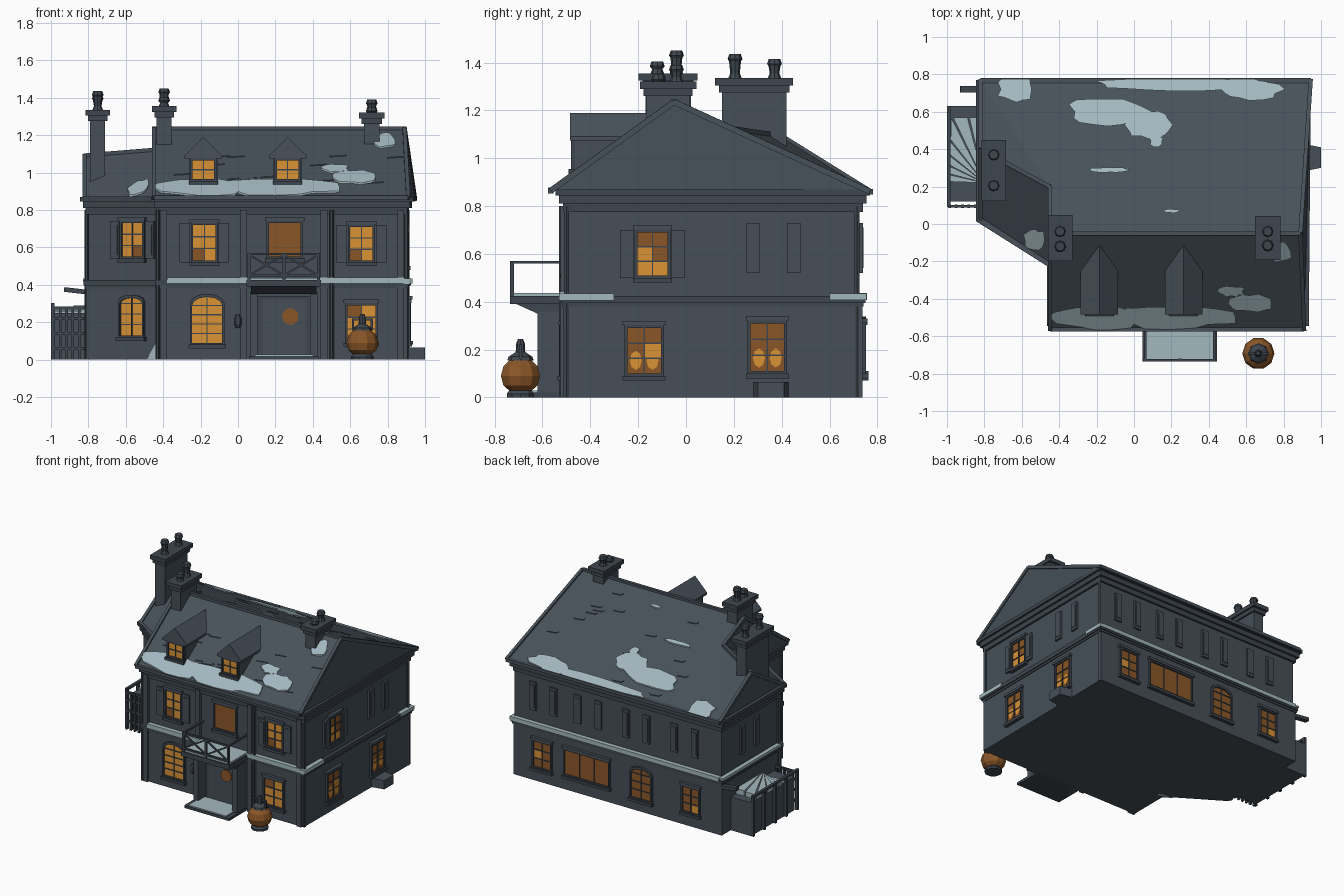
import bpy, bmesh, math, random
from mathutils import Vector as V, Matrix

if "Cube" in bpy.data.objects:
    bpy.data.objects.remove(bpy.data.objects["Cube"])

random.seed(4)

# ---- flat colours
def lin(c):
    c /= 255
    return c / 12.92 if c <= 0.04045 * 1 else ((c + 0.055) / 1.055) ** 2.4

COLOURS = [("slate wall", 70, 79, 88), ("slate roof", 72, 81, 90), ("dark trim", 62, 70, 78),
           ("window glow", 218, 148, 54), ("dim amber", 138, 86, 40), ("snow", 163, 184, 191)]
MATS = []
for n, r, g, b in COLOURS:
    m = bpy.data.materials.new(n)
    m.diffuse_color = (lin(r), lin(g), lin(b), 1)
    m.use_nodes = True
    m.node_tree.nodes["Principled BSDF"].inputs["Base Color"].default_value = m.diffuse_color
    MATS.append(m)
WALL, ROOF, TRIM, GLOW, AMBER, SNOW = range(6)


class Part:
    """Collects prisms, boxes and beams into one named object."""
    def __init__(self, name):
        self.name, self.bm = name, bmesh.new()

    def prism(self, pts, vec, mat, M=Matrix()):
        a = [self.bm.verts.new(M @ V(p)) for p in pts]
        b = [self.bm.verts.new(M @ (V(p) + V(vec))) for p in pts]
        n = len(a)
        for f in [a, b[::-1]] + [[a[i], b[i], b[(i + 1) % n], a[(i + 1) % n]] for i in range(n)]:
            self.bm.faces.new(f).material_index = mat

    def box(self, x0, x1, y0, y1, z0, z1, mat, M=Matrix()):
        self.prism([(x0, y0, z0), (x1, y0, z0), (x1, y1, z0), (x0, y1, z0)], (0, 0, z1 - z0), mat, M)

    def beam(self, p, q, w, h, mat):
        d = V(q) - V(p)
        M = Matrix.Translation(p) @ d.to_track_quat('Y', 'Z').to_matrix().to_4x4()
        self.box(-w / 2, w / 2, 0, d.length, -h / 2, h / 2, mat, M)

    def lathe(self, x, y, profile, seg, mat):
        rings = [[self.bm.verts.new((x + r * math.cos(i * math.tau / seg), y + r * math.sin(i * math.tau / seg), z))
                  for i in range(seg)] for r, z in profile]
        fs = [rings[0][::-1], rings[-1]]
        for a, b in zip(rings, rings[1:]):
            fs += [[a[i], a[(i + 1) % seg], b[(i + 1) % seg], b[i]] for i in range(seg)]
        for f in fs:
            self.bm.faces.new(f).material_index = mat

    def done(self):
        bmesh.ops.recalc_face_normals(self.bm, faces=self.bm.faces)
        me = bpy.data.meshes.new(self.name)
        self.bm.to_mesh(me)
        for m in MATS:
            me.materials.append(m)
        bpy.context.collection.objects.link(bpy.data.objects.new(self.name, me))


# ---- walls, belt course and cornice from one footprint
FOOT = [(-.42, -.5), (.89, -.5), (.9, .725), (-.8, .725), (-.8, .04), (-.42, -.2)]

def ring(d, z):
    out, n = [], len(FOOT)
    for i in range(n):
        a, b, c = V(FOOT[i - 1]), V(FOOT[i]), V(FOOT[(i + 1) % n])
        e, f = (b - a).normalized(), (c - b).normalized()
        n1, n2 = V((e.y, -e.x)), V((f.y, -f.x))
        p = b + (n1 + n2) * d / (1 + n1.dot(n2))
        out.append((p.x, p.y, z))
    return out

def course(name, *layers):
    p = Part(name)
    for d, z0, z1, mat in layers:
        p.prism(ring(d, z0), (0, 0, z1 - z0), mat)
    p.done()

course("walls", (0, 0, .86, WALL), (.012, 0, .395, WALL))
course("belt_course", (.025, .395, .425, TRIM), (.018, .38, .395, TRIM))
course("cornice", (.015, .775, .81, TRIM), (.03, .81, .845, TRIM), (.045, .845, .87, TRIM))

# ---- snow lying along the belt course
bs = Part("belt_snow")
for x0, x1 in ((-.38, .06), (.43, .89)):
    bs.box(x0, x1, -.532, -.49, .41, .44, SNOW)
bs.box(-.8, .9, .72, .757, .408, .436, SNOW)
bs.box(.885, .924, -.53, -.3, .405, .434, SNOW)
bs.box(.885, .932, .6, .755, .408, .434, SNOW)
bs.box(-.83, -.79, .06, .75, .418, .434, SNOW)
bs.done()

# ---- roof: main gable plus the slanted left wing
P = dict(A=(-.45, -.565, .865), B=(.91, -.565, .865), R=(-.45, -.05, 1.235), Q=(.89, -.05, 1.235), C=(.945, .77, .86),
         D=(-.82, .77, .86), W=(-.82, .4, 1.09), X=(-.45, .2, 1.12), E=(-.82, .02, .86), F=(-.45, -.22, .86))
roof = Part("roof")
rv = {k: roof.bm.verts.new(v) for k, v in P.items()}
for f in ("ABQR", "BCQ", "CDXRQ", "DWX", "ARXF", "EFXW", "EWD", "AFEDCB"):
    roof.bm.faces.new([rv[k] for k in f]).material_index = WALL if f in ("BCQ", "ARXF", "EWD") else ROOF
roof.done()
trim = Part("roof_edging")
for pair in ("AB", "CD", "EF", "RQ", "BQ", "CQ", "AR", "RX", "WX", "EW", "WD"):
    trim.beam(P[pair[0]], P[pair[1]], .022, .024, ROOF)
trim.done()

def roof_z(x, y):
    if y > -.05:
        return .86 + (.77 - y) * .375 / .82
    return .865 + (y + .565) * .37 / .515

def wing_z(x, y):
    e, n = V(P["E"]), (V(P["F"]) - V(P["E"])).cross(V(P["W"]) - V(P["E"]))
    return e.z - ((x - e.x) * n.x + (y - e.y) * n.y) / n.z

# ---- loose slates and snow patches on the slopes
slates = Part("loose_slates")
for i in range(34):
    x, y = random.uniform(-.38, .8), random.choice([random.uniform(-.5, -.1), random.uniform(.03, .7)])
    slates.prism([(x + dx, y + dy, roof_z(0, y + dy)) for dx, dy in ((0, 0), (.09, .008), (.08, .02), (.01, .014))],
                 (0, 0, .005), ROOF)
slates.done()

snow = Part("roof_snow")
def patch(cx, cy, rx, ry, zf=roof_z, n=16):
    pts = []
    for i in range(n):
        a, w = i * math.tau / n, random.uniform(.8, 1.12)
        c, s = math.cos(a), math.sin(a)
        x, y = cx + rx * w * c, cy + ry * w * math.copysign(abs(s) ** .7, s)
        y = max(-.575, min(.78, y))
        pts.append((x, y, zf(x, y) + .004))
    snow.prism(pts, (0, 0, .009), SNOW)

for a in ((-.2, -.505, .24, .058), (.2, -.5, .34, .058), (.52, -.36, .07, .03), (.62, -.425, .11, .05), (.78, -.15, .06, .055),
          (-.63, .72, .1, .065), (-.14, .6, .22, .075), (.08, .53, .12, .07), (.12, .44, .035, .03),
          (-.13, .29, .1, .015), (.2, .07, .04, .01), (.2, .745, .4, .035), (.62, .72, .17, .055)):
    patch(*a)
patch(-.53, -.09, .06, .06, wing_z)
snow.done()

# ---- chimneys with caps and pots
def chimney(name, x, y, hx, hy, z0, z1, pots):
    c = Part(name)
    c.box(x - hx, x + hx, y - hy, y + hy, z0, z1, WALL)
    c.box(x - hx - .012, x + hx + .012, y - hy - .012, y + hy + .012, z1 - .03, z1, TRIM)
    c.box(x - hx - .025, x + hx + .025, y - hy - .028, y + hy + .028, z1, z1 + .03, TRIM)
    for dy, h in pots:
        c.lathe(x, y + dy, [(.028, z1 + .03), (.02, z1 + .05), (.025, z1 + h - .03), (.031, z1 + h - .02), (.024, z1 + h)], 8, TRIM)
    c.done()

chimney("left_chimney", -.75, .285, .04, .135, .8, 1.305, [(-.08, .13), (.085, .11)])
chimney("middle_chimney", -.395, -.075, .04, .095, 1.0, 1.325, [(-.045, .08), (.035, .125)])
chimney("right_chimney", .715, -.075, .042, .09, 1.0, 1.29, [(-.04, .06), (.035, .1)])

# ---- windows: glass panes, frame, bars, sill and shutters
def window(name, x, y, ang, w, z0, z1, chance, arch=0, cols=2, rows=3, shutters=False, head=True, lamps=False):
    p, M = Part(name), Matrix.Translation((x, y, 0)) @ Matrix.Rotation(ang, 4, 'Z')
    h = w / 2
    for i in range(cols):
        for j in range(rows):
            a, b = -h + w * i / cols, z0 + (z1 - z0) * j / rows
            p.box(a, a + w / cols, -.005, .01, b, b + (z1 - z0) / rows, GLOW if random.random() < chance else AMBER, M)
    for s in (-.5, .5) if lamps else ():
        p.prism([(s * h + .3 * w * .6 * math.cos(k * math.pi / 4), -.008, z0 + .055 + .04 * math.sin(k * math.pi / 4))
                 for k in range(8)], (0, .005, 0), GLOW, M)
    top = [(h * math.cos(t * math.pi / 6), z1 + arch * math.sin(t * math.pi / 6)) for t in range(7)] if arch else [(h, z1), (-h, z1)]
    if arch:
        p.prism([(a, -.005, b) for a, b in top], (0, .015, 0), AMBER if chance < .6 else GLOW, M)
    line, cz = [(h, z0)] + top + [(-h, z0)], (z0 + z1) / 2
    k, kz = (h + .012) / h, 1 + .024 / (z1 - z0)
    for (a, b), (c, d) in zip(line, line[1:] + line[:1]):
        p.prism([(a, -.016, b), (c, -.016, d), (c * k, -.016, cz + (d - cz) * kz), (a * k, -.016, cz + (b - cz) * kz)],
                (0, .022, 0), TRIM, M)
    for i in range(1, cols):
        a = -h + w * i / cols
        p.box(a - .003, a + .003, -.011, 0, z0, z1 + arch, TRIM, M)
    for j in range(1, rows + (arch > 0)):
        b = z0 + (z1 - z0) * j / rows
        p.box(-h, h, -.011, 0, b - .003, b + .003, TRIM, M)
    p.box(-h - .02, h + .02, -.026, .005, z0 - .03, z0 - .01, TRIM, M)
    if head and not arch:
        p.box(-h - .02, h + .02, -.022, .005, z1 + .012, z1 + .03, WALL, M)
    if shutters:
        add_shutters(p, M, h + .045, z0, z1)
    p.done()

def add_shutters(p, M, off, z0, z1):
    for s in (-off, off):
        p.box(s - .028, s + .028, -.014, .005, z0 - .01, z1 + .01, WALL, M)
        p.box(s - .018, s + .018, -.018, 0, z0 + .01, z1 - .01, WALL, M)

R, B, L, DG = math.pi / 2, math.pi, -math.pi / 2, math.atan2(-.24, .38)
window("front_upper_left", -.18, -.5, 0, .12, .53, .72, .9, shutters=True)
window("front_upper_right", .66, -.5, 0, .12, .53, .71, .9, shutters=True)
window("balcony_door", .25, -.5, 0, .17, .55, .73, 0, cols=1, rows=1)
window("front_lower_left", -.165, -.512, 0, .16, .09, .29, .88, arch=.045, rows=4)
window("front_lower_right", .66, -.512, 0, .15, .1, .29, .85)
window("wing_upper", -.56, -.112, DG, .13, .55, .73, .95, shutters=True)
window("wing_lower", -.565, -.12, DG, .14, .13, .3, .9, arch=.03)
window("right_upper", .895, -.14, R, .125, .51, .69, .9, shutters=True)
window("right_lower_front", .905, -.175, R, .14, .1, .29, .12, lamps=True)
window("right_lower_back", .91, .34, R, .14, .11, .31, 0, lamps=True)
window("back_lower_a", .67, .737, B, .14, .11, .3, .3)
window("back_lower_wide", .3, .737, B, .36, .12, .3, .1, cols=3, rows=1)
window("back_lower_arched", -.15, .737, B, .16, .1, .28, .5, arch=.04)
window("back_lower_b", -.56, .737, B, .13, .11, .29, .1)

blind = Part("blind_shutters")
for x, y, a in ((.898, .365, R), (.67, .725, B), (.3, .725, B), (-.1, .725, B), (-.5, .725, B), (-.8, .4, L)):
    add_shutters(blind, Matrix.Translation((x, y, 0)) @ Matrix.Rotation(a, 4, 'Z'), .085, .53, .72)
blind.done()

# ---- dormers
for side, x in (("left", -.185), ("right", .265)):
    d = Part(side + "_dormer")
    d.box(x - .075, x + .075, -.465, -.15, .92, 1.09, WALL)
    d.prism([(x - .1, -.485, 1.075), (x + .1, -.485, 1.075), (x + .1, -.485, 1.09), (x, -.485, 1.19), (x - .1, -.485, 1.09)],
            (0, .39, 0), ROOF)
    d.done()
    window(side + "_dormer_window", x, -.465, 0, .115, .965, 1.065, 1, rows=2, head=False)

# ---- pilasters and drainpipes
pil = Part("pilasters_and_pipes")
for x in (-.4, .03, .46, .87):
    pil.box(x - .018, x + .018, -.525, -.49, 0, .8, WALL)
for x, y in ((-.43, -.515), (.5, -.52), (.905, .715), (.9, -.5), (-.81, .06)):
    pil.lathe(x, y, [(.012, 0), (.012, .8)], 6, TRIM)
pil.done()

# ---- front door, portico and balcony
door = Part("front_door")
door.box(.1, .39, -.53, -.49, 0, .34, TRIM)
door.box(.13, .36, -.535, -.49, .01, .32, WALL)
door.prism([(.28 + .045 * math.cos(i * math.tau / 10), -.543, .23 + .045 * math.sin(i * math.tau / 10)) for i in range(10)],
           (0, .01, 0), AMBER)
door.lathe(0, -.53, [(.012, .17), (.02, .19), (.02, .22), (.01, .24)], 6, TRIM)
door.done()
por = Part("portico")
por.box(.06, .43, -.72, -.5, 0, .02, TRIM)
por.box(.09, .4, -.715, -.54, .02, .028, SNOW)
por.prism([(.07, -.5, .35), (.07, -.62, .35), (.07, -.72, .395), (.07, -.5, .395)], (.35, 0, 0), TRIM)
por.box(.045, .445, -.735, -.5, .39, .425, TRIM)
por.box(.055, .435, -.725, -.5, .425, .437, SNOW)
for x in (.085, .405):
    por.box(x - .02, x + .02, -.62, -.5, 0, .36, WALL)
por.done()
rail = Part("balcony_rail")
for x in (.06, .245, .43):
    rail.box(x - .008, x + .008, -.735, -.72, .42, .57, TRIM)
for z in (.45, .565):
    rail.beam((.055, -.728, z), (.435, -.728, z), .014, .012, TRIM)
for x in (.06, .43):
    rail.beam((x, -.728, .565), (x, -.5, .565), .014, .012, TRIM)
for a, b in ((.06, .245), (.245, .43)):
    rail.beam((a, -.728, .45), (b, -.728, .56), .01, .01, TRIM)
    rail.beam((b, -.728, .45), (a, -.728, .56), .01, .01, TRIM)
rail.done()

# ---- round lantern by the door
lan = Part("round_lantern")
lan.lathe(.665, -.692, [(.06, 0), (.06, .015), (.045, .035)], 10, TRIM)
lan.lathe(.665, -.692, [(.045, .025), (.075, .05), (.086, .09), (.075, .13), (.045, .158)], 10, AMBER)
lan.lathe(.665, -.692, [(.055, .155), (.05, .17), (.02, .19), (.018, .225), (.01, .245)], 8, TRIM)
lan.beam((.615, -.692, .215), (.715, -.692, .215), .012, .012, TRIM)
for x in (.615, .715):
    lan.beam((x, -.692, .16), (x, -.692, .22), .012, .012, TRIM)
lan.done()

# ---- side stair on the left with fanned treads and fence
st = Part("side_stair")
st.box(-.98, -.79, .12, .63, 0, .25, WALL)
for i in range(7):
    pts = [(-.8, .22)]
    for a in (math.radians(92 + 12.5 * i + k) for k in (0, 11)):
        r = min(.35 / max(math.sin(a), .01), .18 / max(-math.cos(a), .01))
        pts.append((-.8 + r * math.cos(a), .22 + r * math.sin(a)))
    st.prism([(x, y, .25) for x, y in pts], (0, 0, .04 - .005 * i), SNOW)
st.done()
fence = Part("side_fence")
for i in range(6):
    x = -.985 + .034 * i
    fence.box(x - .007, x + .007, .085, .105, 0, .28, TRIM)
for z in (.06, .14, .22, .275):
    fence.box(-.995, -.8, .088, .102, z - .008, z + .008, TRIM)
for y in (.1, .23, .36, .49, .62):
    fence.box(-1, -.98, y - .01, y + .01, 0, .3, TRIM)
fence.beam((-.99, .09, .295), (-.99, .63, .295), .02, .016, TRIM)
fence.beam((-.93, .72, .375), (-.8, .72, .36), .035, .025, TRIM)
fence.done()

# ---- cellar hatch and small ground drift
yard = Part("cellar_hatch")
yard.prism([(.9, .28, 0), (1, .3, 0), (1, .41, 0), (.9, .43, 0)], (0, 0, .065), WALL)
yard.done()
drift = Part("snow_drift")
drift.prism([(-.49, -.18, 0), (-.4, -.24, 0), (-.42, -.215, .12)], (.02, .04, 0), SNOW)
drift.done()
